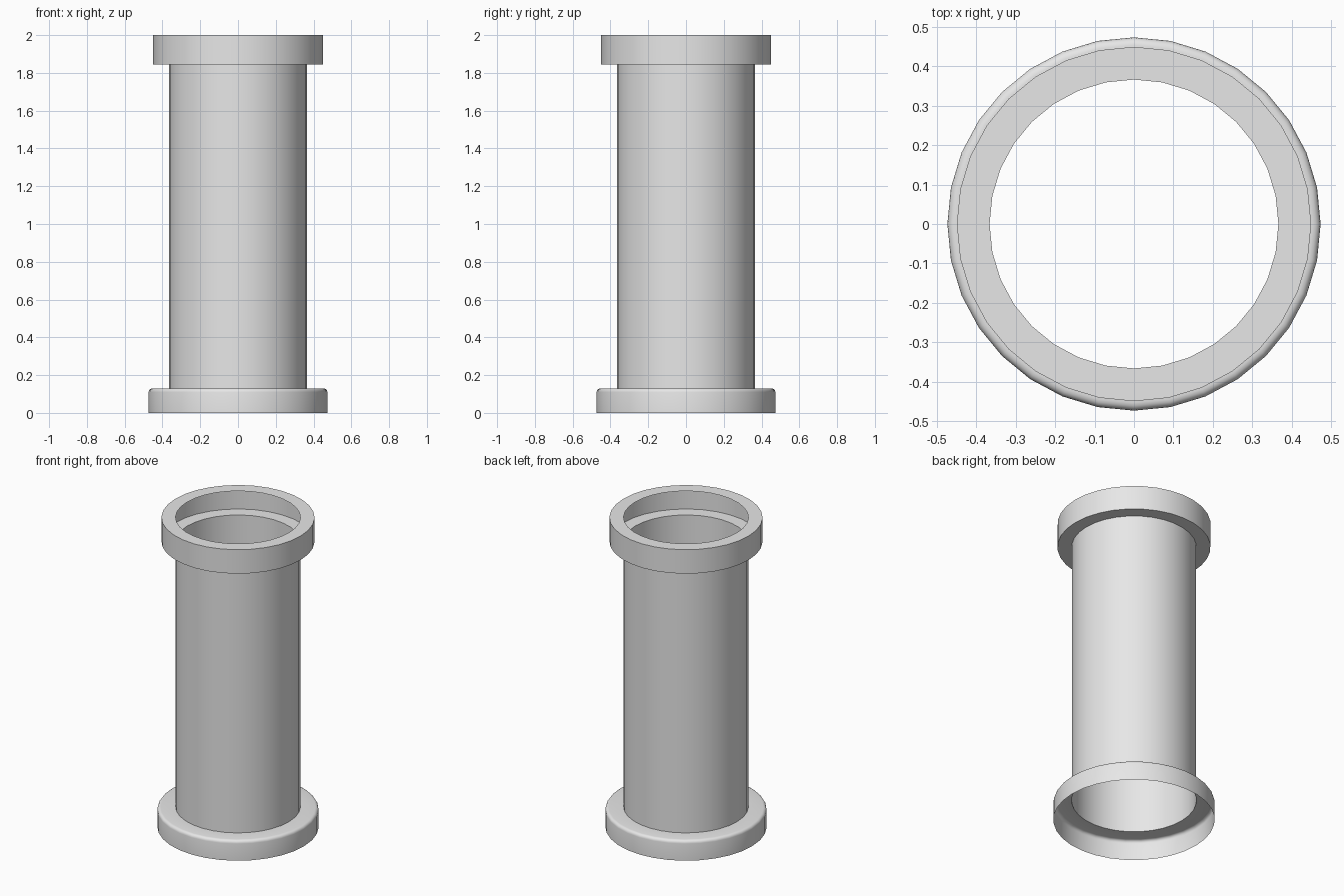
import bpy, bmesh, math

cube = bpy.data.objects.get("Cube")
if cube:
    bpy.data.objects.remove(cube, do_unlink=True)

SIDES = 32
SHAFT_R, COLLAR_R, FOOT_R = 0.366, 0.449, 0.473
FOOT_TOP, COLLAR_BASE, TOP = 0.13, 1.845, 2.0
ROUND = 0.02

grey = bpy.data.materials.new("light grey")
grey.use_nodes = True
grey.diffuse_color = (0.8, 0.8, 0.8, 1)
grey.node_tree.nodes["Principled BSDF"].inputs["Base Color"].default_value = grey.diffuse_color


def lathe(name, profile):
    """Revolve an open (radius, height) profile, listed bottom to top, around z."""
    bm = bmesh.new()
    rings = []
    for r, z in profile:
        angles = [math.tau * i / SIDES for i in range(SIDES)]
        rings.append([bm.verts.new((r * math.cos(a), r * math.sin(a), z)) for a in angles])
    for low, high in zip(rings, rings[1:]):
        for i in range(SIDES):
            j = (i + 1) % SIDES
            bm.faces.new((low[i], low[j], high[j], high[i]))
    mesh = bpy.data.meshes.new(name)
    bm.to_mesh(mesh)
    bm.free()
    mesh.materials.append(grey)
    obj = bpy.data.objects.new(name, mesh)
    bpy.context.collection.objects.link(obj)
    bpy.ops.object.select_all(action="DESELECT")
    obj.select_set(True)
    bpy.context.view_layer.objects.active = obj
    bpy.ops.object.shade_smooth_by_angle(angle=math.radians(35))
    return obj


# Foot: open-bottomed shell with a rounded upper rim
rim = []
for step in range(5):
    a = math.pi / 2 * step / 4
    rim.append((FOOT_R - ROUND + ROUND * math.cos(a), FOOT_TOP - ROUND + ROUND * math.sin(a)))
lathe("foot", [(FOOT_R, 0)] + rim + [(SHAFT_R, FOOT_TOP)])

# Shaft: thin open tube
lathe("shaft", [(SHAFT_R, FOOT_TOP), (SHAFT_R, COLLAR_BASE)])

# Collar: hollow channel, open to the inside
lathe("collar", [(SHAFT_R, COLLAR_BASE), (COLLAR_R, COLLAR_BASE),
                 (COLLAR_R, TOP), (SHAFT_R, TOP)])
